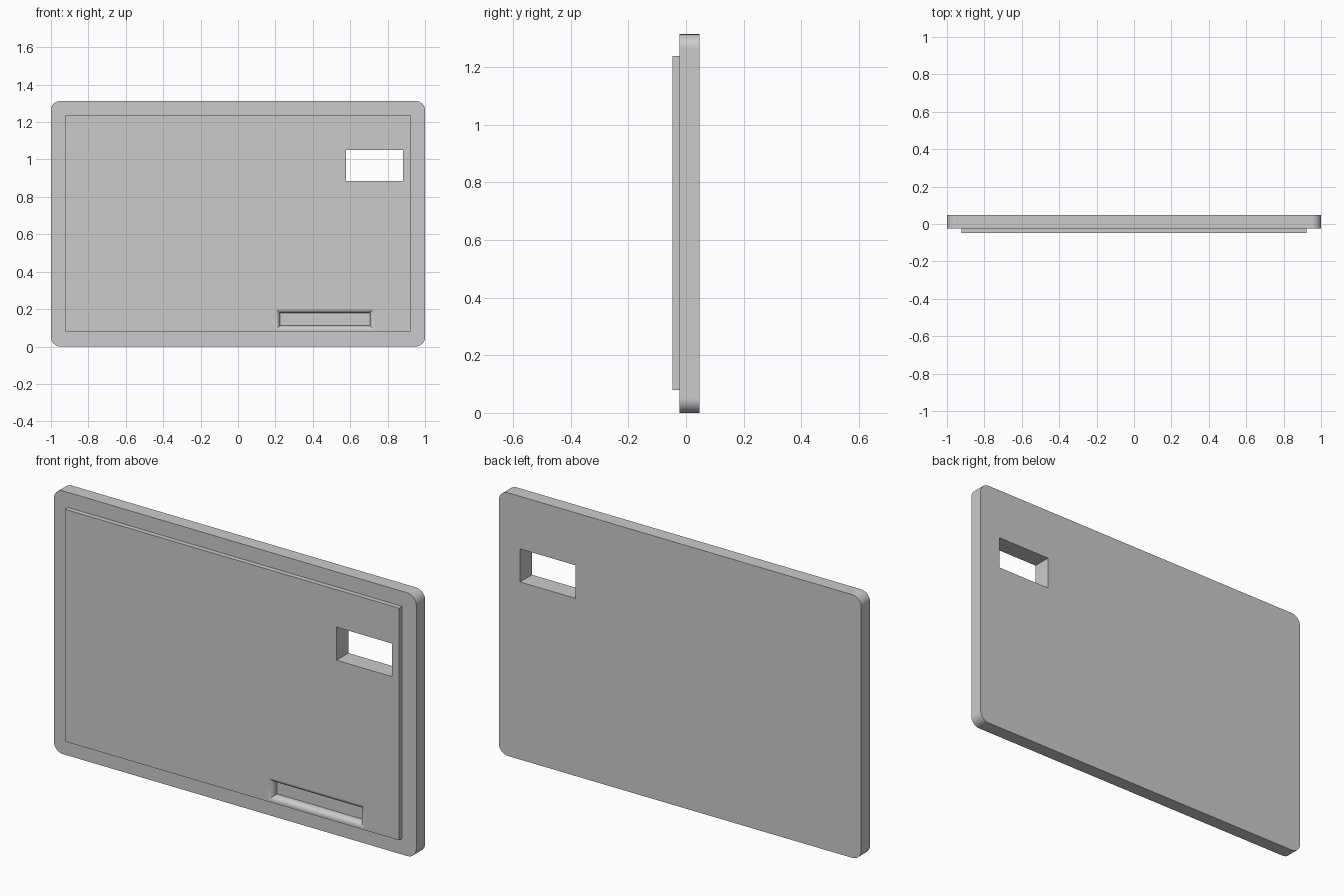
import bpy, bmesh, math

if "Cube" in bpy.data.objects:
    bpy.data.objects.remove(bpy.data.objects["Cube"])

FRONT, STEP, BACK = -0.047, -0.023, 0.047


def loft(name, rings):
    """Closed solid through matching (x, y, z) rings."""
    bm = bmesh.new()
    loops = [[bm.verts.new(p) for p in ring] for ring in rings]
    n = len(loops[0])
    for a, b in zip(loops, loops[1:]):
        for i in range(n):
            j = (i + 1) % n
            bm.faces.new((a[i], a[j], b[j], b[i]))
    bm.faces.new(loops[0])
    bm.faces.new(loops[-1])
    bmesh.ops.recalc_face_normals(bm, faces=bm.faces)
    mesh = bpy.data.meshes.new(name)
    bm.to_mesh(mesh)
    bm.free()
    ob = bpy.data.objects.new(name, mesh)
    bpy.context.collection.objects.link(ob)
    return ob


def rect(x0, x1, z0, z1, y, r=0.0, seg=8):
    """Rectangle in the xz plane, with rounded corners if r > 0."""
    if r == 0:
        return [(x0, y, z0), (x1, y, z0), (x1, y, z1), (x0, y, z1)]
    pts = []
    centres = [(x1 - r, z1 - r), (x0 + r, z1 - r), (x0 + r, z0 + r), (x1 - r, z0 + r)]
    for k, (cx, cz) in enumerate(centres):
        for i in range(seg + 1):
            a = math.pi / 2 * (k + i / seg)
            pts.append((cx + r * math.cos(a), y, cz + r * math.sin(a)))
    return pts


def boolean(target, tool, operation):
    mod = target.modifiers.new(tool.name, 'BOOLEAN')
    mod.operation, mod.object, mod.solver = operation, tool, 'EXACT'
    bpy.context.view_layer.objects.active = target
    bpy.ops.object.modifier_apply(modifier=mod.name)
    bpy.data.objects.remove(tool)


# Back plate with rounded corners
plate = loft("plate", [rect(-1, 1, 0, 1.313, y, 0.05) for y in (STEP, BACK)])

# Raised front panel, sunk slightly into the plate
panel = loft("raised_panel", [rect(-0.922, 0.922, 0.08, 1.238, y) for y in (FRONT, 0.0)])
boolean(plate, panel, 'UNION')

# Window through the whole board
window = loft("window_cutter", [rect(0.577, 0.883, 0.886, 1.051, y) for y in (-0.1, 0.1)])
boolean(plate, window, 'DIFFERENCE')

# Shallow slot with a rounded lip
lip, steps = 0.024, 6
profile = [(0.0, -0.06)]
for i in range(steps + 1):
    a = math.pi / 2 * i / steps
    profile.append((lip * math.sin(a), FRONT + lip * (1 - math.cos(a))))
profile.append((lip, -0.011))
slot = loft("slot_cutter", [rect(0.2 + d, 0.729 - d, 0.087 + d, 0.203 - d, y)
                            for d, y in profile])
boolean(plate, slot, 'DIFFERENCE')

# Smooth corners and lip, crisp edges elsewhere
plate.select_set(True)
bpy.context.view_layer.objects.active = plate
bpy.ops.object.shade_smooth_by_angle(angle=math.radians(30))
weighted = plate.modifiers.new("flat_faces", 'WEIGHTED_NORMAL')
weighted.keep_sharp = True
